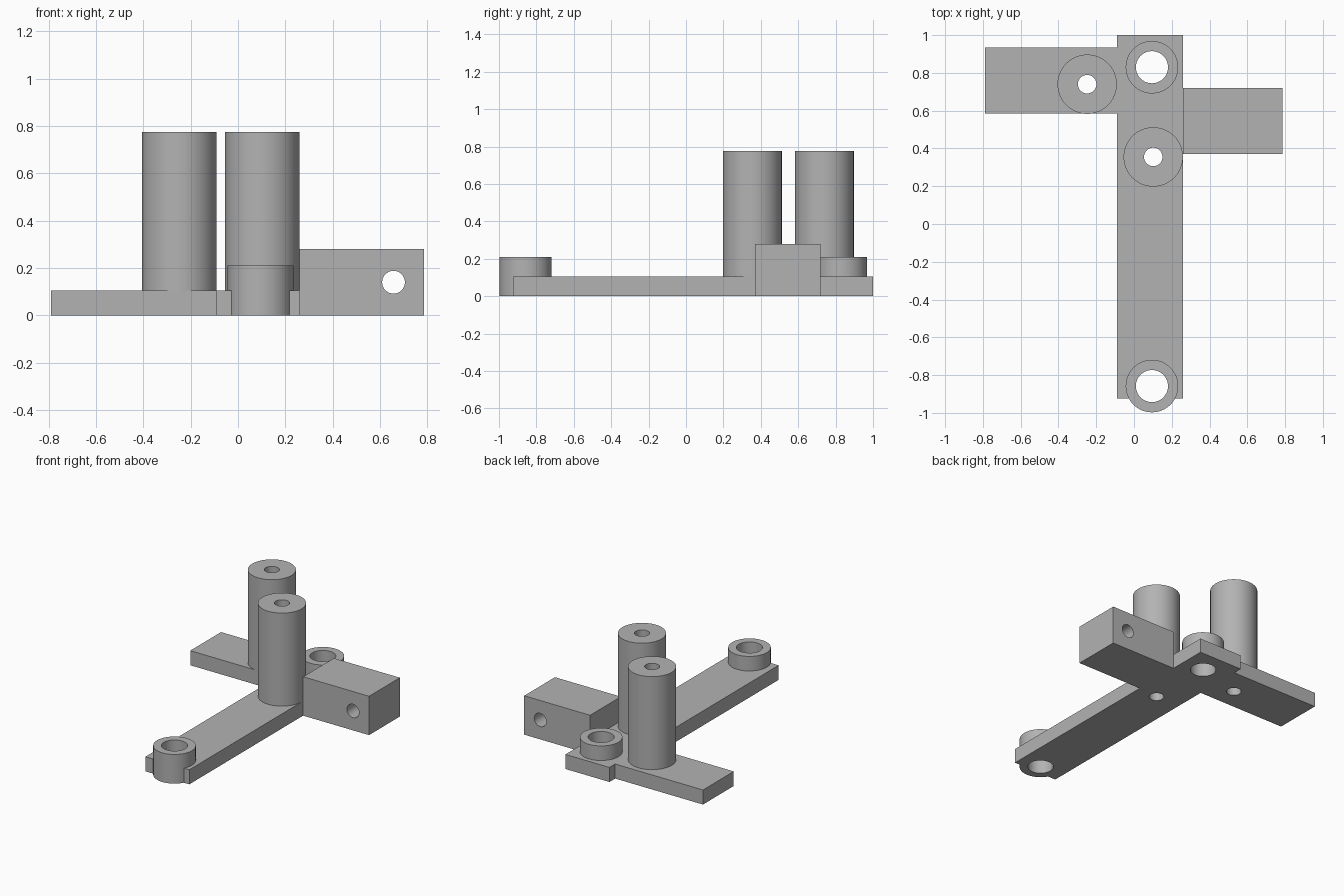
import bpy
import math
from mathutils import Matrix

if "Cube" in bpy.data.objects:
    bpy.data.objects.remove(bpy.data.objects["Cube"], do_unlink=True)

grey = bpy.data.materials.new("plain grey")
grey.use_nodes = True
colour = (0.45, 0.45, 0.45, 1)
grey.diffuse_color = colour
grey.node_tree.nodes["Principled BSDF"].inputs["Base Color"].default_value = colour


def box(name, x0, x1, y0, y1, top):
    """Box standing on the ground."""
    bpy.ops.mesh.primitive_cube_add(size=1)
    ob = bpy.context.object
    ob.name = name
    size = Matrix.Diagonal((x1 - x0, y1 - y0, top, 1))
    ob.data.transform(Matrix.Translation(((x0 + x1) / 2, (y0 + y1) / 2, top / 2)) @ size)
    ob.data.materials.append(grey)
    return ob


def cylinder(name, x, y, radius, z0, z1):
    """Upright cylinder between two heights."""
    bpy.ops.mesh.primitive_cylinder_add(vertices=64, radius=radius, depth=z1 - z0,
                                        location=(x, y, (z0 + z1) / 2))
    ob = bpy.context.object
    ob.name = name
    ob.data.materials.append(grey)
    return ob


def drill(part, cutters):
    """Cut the holes into a part and shade its round walls smooth."""
    bpy.ops.object.select_all(action='DESELECT')
    part.select_set(True)
    bpy.context.view_layer.objects.active = part
    for cutter in cutters:
        mod = part.modifiers.new("hole", 'BOOLEAN')
        mod.operation = 'DIFFERENCE'
        mod.solver = 'EXACT'
        mod.object = cutter
        bpy.ops.object.modifier_apply(modifier=mod.name)
    bpy.ops.object.shade_smooth_by_angle(angle=math.radians(30))


plate = 0.105

# Flat cross-shaped base and raised side block
main_bar = box("main_bar", -0.09, 0.26, -0.925, 1.0, plate)
side_arm = box("side_arm", -0.79, -0.09, 0.585, 0.935, plate)
side_block = box("side_block", 0.26, 0.785, 0.37, 0.72, 0.28)

# Horizontal hole through the block
block_hole = cylinder("block_hole_cutter", 0.657, 0.545, 0.048, -0.4, 0.4)
block_hole.location.z = 0.14
block_hole.rotation_euler.x = math.pi / 2
drill(side_block, [block_hole])
cutters = [block_hole]

# Tall posts and short collars: name, centre, outer radius, bore, bottom, top, base part
columns = [
    ("arm_post", -0.248, 0.74, 0.157, 0.049, plate - 0.01, 0.775, side_arm),
    ("bar_post", 0.102, 0.355, 0.157, 0.049, plate - 0.01, 0.775, main_bar),
    ("back_collar", 0.095, 0.83, 0.139, 0.085, plate - 0.01, 0.21, main_bar),
    ("front_collar", 0.095, -0.858, 0.139, 0.085, 0, 0.21, main_bar),
]
for name, x, y, radius, bore, bottom, top, base in columns:
    column = cylinder(name, x, y, radius, bottom, top)
    cutter = cylinder(name + "_bore_cutter", x, y, bore, -0.1, 1)
    cutters.append(cutter)
    drill(column, [cutter])
    drill(base, [cutter])

# Remove the cutters once the holes are made
for cutter in cutters:
    bpy.data.objects.remove(cutter, do_unlink=True)
